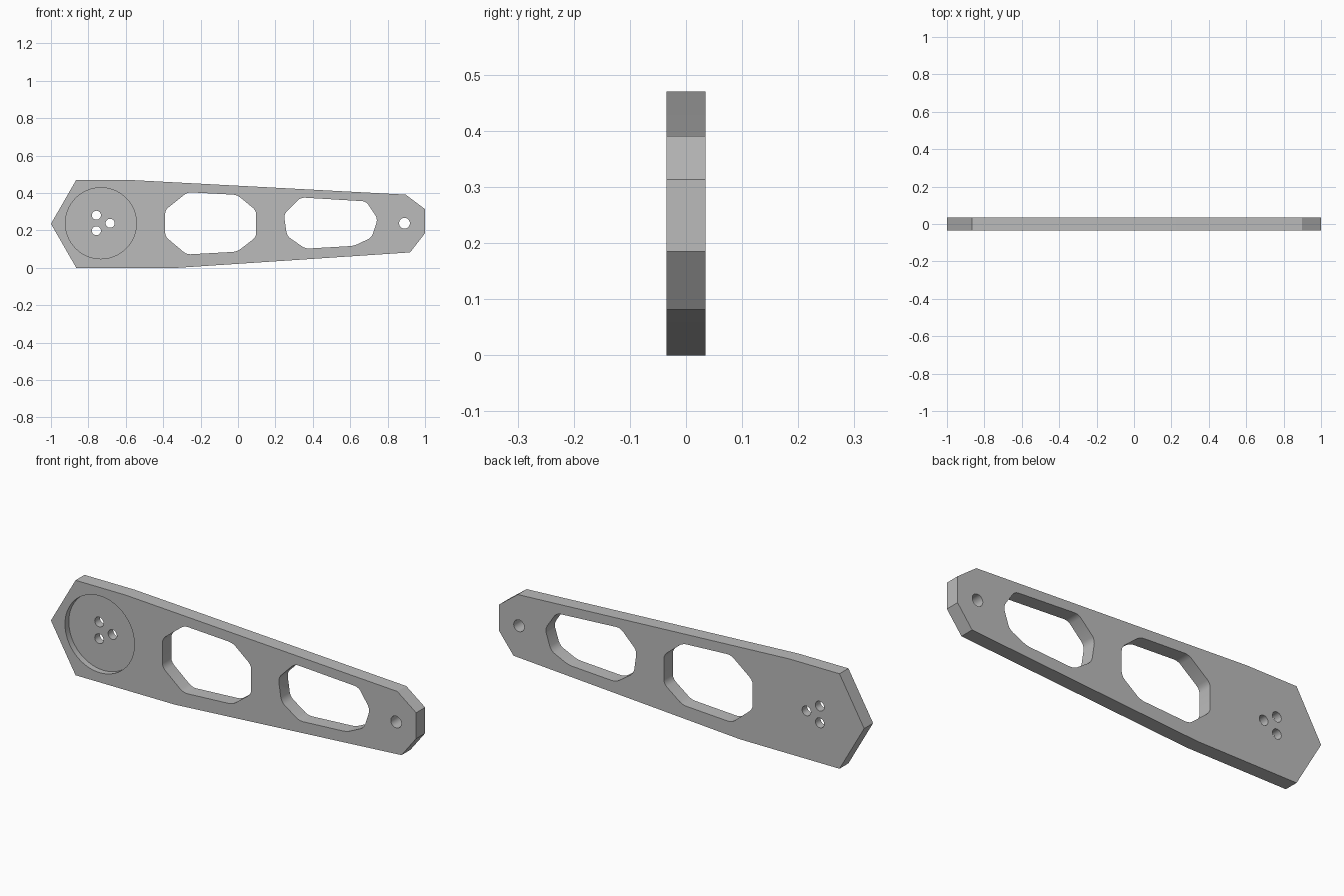
import bpy, bmesh
from math import cos, sin, tau

cube = bpy.data.objects.get("Cube")
if cube:
    bpy.data.objects.remove(cube, do_unlink=True)

HALF = 0.035  # half the plate thickness

grey = bpy.data.materials.new("plain_grey")
grey.use_nodes = True
colour = (0.5, 0.5, 0.5, 1)
grey.diffuse_color = colour
grey.node_tree.nodes["Principled BSDF"].inputs["Base Color"].default_value = colour


def prism(name, points, y0, y1, rounding=0):
    """Extrude an (x, z) outline from y0 to y1, optionally rounding its corners."""
    bm = bmesh.new()
    face = bm.faces.new([bm.verts.new((x, y0, z)) for x, z in points])
    if rounding:
        bmesh.ops.bevel(bm, geom=bm.verts[:], offset=rounding, segments=3,
                        profile=0.5, affect='VERTICES')
    result = bmesh.ops.extrude_face_region(bm, geom=bm.faces[:])
    moved = [v for v in result["geom"] if isinstance(v, bmesh.types.BMVert)]
    bmesh.ops.translate(bm, verts=moved, vec=(0, y1 - y0, 0))
    bmesh.ops.recalc_face_normals(bm, faces=bm.faces)
    mesh = bpy.data.meshes.new(name)
    bm.to_mesh(mesh)
    bm.free()
    mesh.materials.append(grey)
    obj = bpy.data.objects.new(name, mesh)
    bpy.context.collection.objects.link(obj)
    return obj


def circle(x, z, radius, sides):
    return [(x + radius * cos(tau * i / sides), z + radius * sin(tau * i / sides))
            for i in range(sides)]


# Tapered arm plate
plate = prism("arm_plate", [(-1, .235), (-.865, 0), (-.32, 0), (.92, .082), (1, .185),
                            (1, .313), (.897, .391), (-.59, .47), (-.865, .47)], -HALF, HALF)

# Two large lightening windows
windows = [
    [(-.39, .308), (-.27, .404), (-.005, .39), (.097, .306),
     (.097, .164), (-.005, .086), (-.275, .071), (-.39, .168)],
    [(.245, .285), (.335, .376), (.685, .355), (.747, .262),
     (.715, .162), (.62, .117), (.36, .102), (.262, .17)],
]
cutters = [prism("window_cutter", w, -0.1, 0.1, 0.02) for w in windows]

# Round recess in the front, three screw holes and the end hole
cutters.append(prism("recess_cutter", circle(-.733, .238, .19, 64), -0.1, -HALF + 0.03))
for x, z, r in [(-.757, .281, .024), (-.757, .198, .024), (-.684, .238, .024), (.89, .238, .029)]:
    cutters.append(prism("hole_cutter", circle(x, z, r, 32), -0.1, 0.1))

for cutter in cutters:
    cutter.hide_render = True
    mod = plate.modifiers.new("cut", 'BOOLEAN')
    mod.operation = 'DIFFERENCE'
    mod.solver = 'EXACT'
    mod.object = cutter

# Apply the cuts and drop the cutters
bpy.context.view_layer.update()
cut_mesh = bpy.data.meshes.new_from_object(
    plate.evaluated_get(bpy.context.evaluated_depsgraph_get()))
plate.modifiers.clear()
plate.data = cut_mesh
for cutter in cutters:
    bpy.data.objects.remove(cutter, do_unlink=True)

# Smooth the round walls, keep the edges sharp
bpy.ops.object.select_all(action='DESELECT')
plate.select_set(True)
bpy.context.view_layer.objects.active = plate
bpy.ops.object.shade_smooth_by_angle(angle=0.5)
